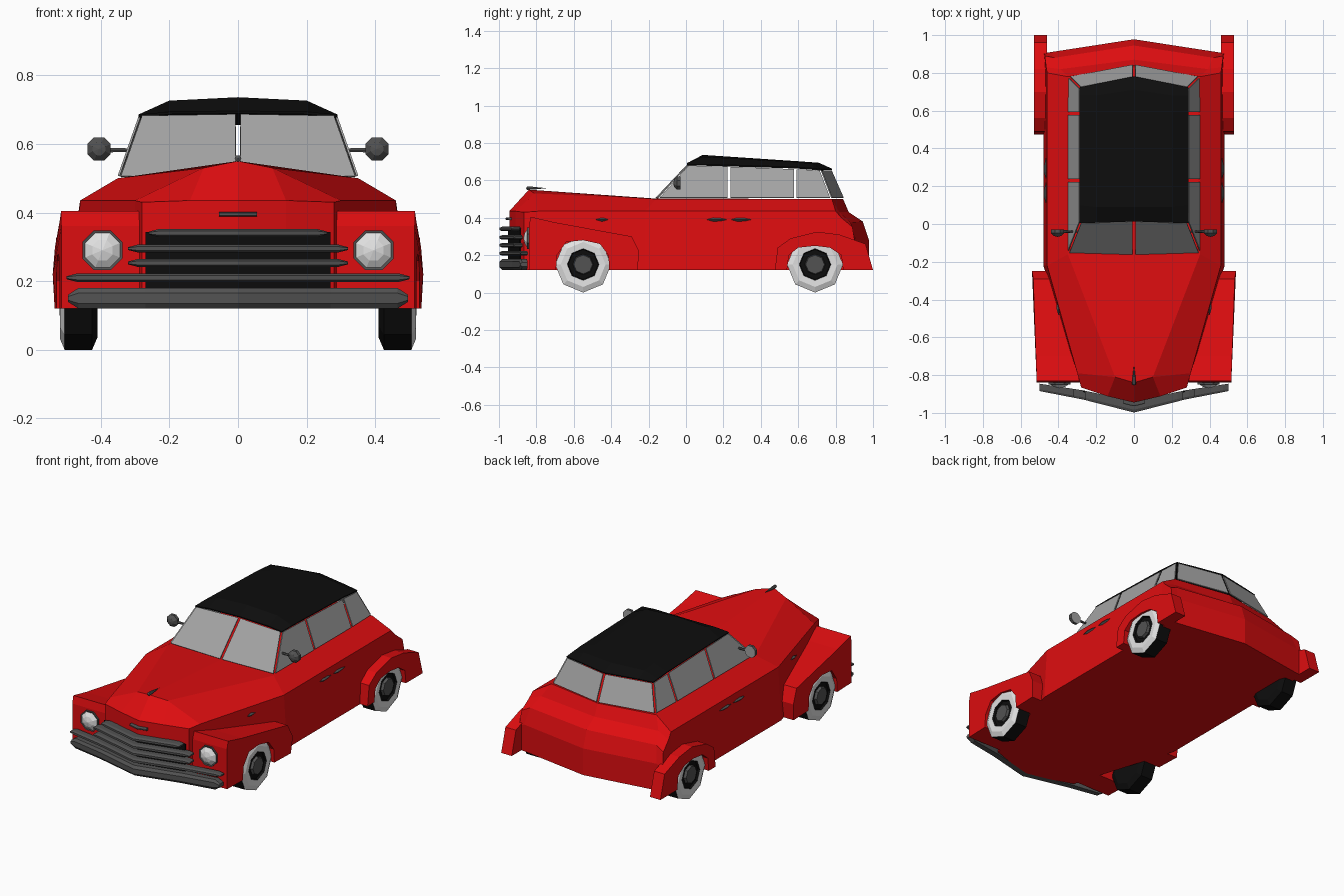
import bpy, bmesh, math
from mathutils import Vector

if "Cube" in bpy.data.objects:
    bpy.data.objects.remove(bpy.data.objects["Cube"], do_unlink=True)


def material(name, r, g, b):
    m = bpy.data.materials.new(name)
    m.use_nodes = True
    m.diffuse_color = (r, g, b, 1)
    m.node_tree.nodes["Principled BSDF"].inputs["Base Color"].default_value = (r, g, b, 1)
    return m


RED = material("red_paint", 0.73, 0.004, 0.005)
BLACK = material("black", 0.004, 0.004, 0.004)
STEEL = material("dark_steel", 0.085, 0.085, 0.085)
GLASS = material("grey_glass", 0.37, 0.37, 0.37)
WHITE = material("whitewall", 0.76, 0.76, 0.76)


def finish(name, bm, mats, mirror=True, thickness=0):
    """Mirror the half mesh across x = 0 and turn it into an object."""
    bmesh.ops.remove_doubles(bm, verts=bm.verts, dist=0.0005)
    if mirror:
        geom = bm.verts[:] + bm.edges[:] + bm.faces[:]
        bmesh.ops.mirror(bm, geom=geom, axis='X', merge_dist=0.0005)
    bmesh.ops.recalc_face_normals(bm, faces=bm.faces)
    mesh = bpy.data.meshes.new(name)
    bm.to_mesh(mesh)
    bm.free()
    for m in mats:
        mesh.materials.append(m)
    ob = bpy.data.objects.new(name, mesh)
    bpy.context.collection.objects.link(ob)
    if thickness:
        mod = ob.modifiers.new("thickness", 'SOLIDIFY')
        mod.thickness = thickness
        mod.offset = 0
    return ob


def loft(name, sections, mat, ring=False, cap=False, thickness=0):
    """Skin a row of equal sections."""
    bm = bmesh.new()
    rows = [[bm.verts.new(p) for p in s] for s in sections]
    n = len(rows[0])
    for a, b in zip(rows, rows[1:]):
        for i in range(n if ring else n - 1):
            j = (i + 1) % n
            bm.faces.new((a[i], a[j], b[j], b[i]))
    if cap:
        bm.faces.new(rows[-1])
    return finish(name, bm, [mat], thickness=thickness)


def lathe(name, profile, centre, axis, mats, bands=None, sides=8, turn=0.0, mirror=True):
    """Spin (offset, radius) pairs round the x or y axis."""
    bm = bmesh.new()
    rows = []
    for off, rad in profile:
        row = []
        for k in range(sides):
            t = turn + k * math.tau / sides
            u, w = rad * math.cos(t), rad * math.sin(t)
            p = Vector((off, u, w) if axis == 'x' else (u, off, w))
            row.append(bm.verts.new(p + Vector(centre)))
        rows.append(row)
    for r, (a, b) in enumerate(zip(rows, rows[1:])):
        for i in range(sides):
            j = (i + 1) % sides
            f = bm.faces.new((a[i], a[j], b[j], b[i]))
            f.material_index = bands[r] if bands else 0
    return finish(name, bm, mats, mirror)


def prism(name, profile, x_in, x_out):
    """Extrude a (y, z) outline sideways; x_out gives the outer face."""
    bm = bmesh.new()
    a = [bm.verts.new((x_in, y, z)) for y, z in profile]
    b = [bm.verts.new((x_out(y, z), y, z)) for y, z in profile]
    for i in range(len(a)):
        j = (i + 1) % len(a)
        bm.faces.new((a[i], a[j], b[j], b[i]))
    bm.faces.new(a)
    bm.faces.new(b)
    return finish(name, bm, [RED])


# Body shell: each section is centre ridge, crease and shoulder, then sill width
FLOOR = 0.12
body = [
    ((0, -.945, .435), (.14, -.912, .435), (.28, -.865, .43), .28),
    ((0, -.84, .55), (.1, -.81, .53), (.3, -.79, .435), .3),
    ((0, -.17, .503), (.35, -.16, .5), (.46, -.22, .435), .48),
    ((0, .84, .5), (.35, .78, .5), (.46, .8, .435), .48),
    ((0, .87, .43), (.39, .82, .43), (.465, .83, .4), .48),
    ((0, .945, .38), (.42, .88, .375), (.472, .89, .35), .48),
    ((0, .978, .28), (.44, .91, .28), (.478, .905, .26), .48),
]
rows = []
for c, i, o, sill in body:
    rows.append([c, i, o, (sill, o[1], FLOOR), (i[0], i[1], FLOOR), (0, c[1], FLOOR)])


def end_wall(row):
    """Close an end by folding the section onto its lower points."""
    return [row[5], row[4], row[3], row[3], row[4], row[5]]


loft("body", [end_wall(rows[0])] + rows + [end_wall(rows[-1])], RED)

# Fenders with wheel arches
front_outline = [(-.84, FLOOR), (-.84, .36), (-.83, .405), (-.7, .375), (-.29, .3), (-.25, .22), (-.26, FLOOR),
                 (-.41, FLOOR), (-.415, .2), (-.46, .26), (-.55, .28), (-.64, .27), (-.69, .2), (-.695, FLOOR)]
prism("front_fenders", front_outline, .25,
      lambda y, z: .54 if y > -.255 else .515 + .02 * max(0, y + .84) / .6)
rear_outline = [(.475, FLOOR), (.49, .24), (.56, .29), (.7, .325), (.82, .31), (.96, .26), (1, FLOOR),
                (.84, FLOOR), (.83, .2), (.77, .24), (.69, .25), (.6, .24), (.55, .2), (.54, FLOOR)]
prism("rear_fenders", rear_outline, .46, lambda y, z: .53)

# Cabin rings, from front centre round to rear centre
base = [(0, -.165, .5), (.35, -.155, .5), (.35, .23, .5), (.35, .585, .5), (.345, .78, .5), (0, .845, .5)]
top = [(0, .02, .69), (.285, .01, .685), (.285, .23, .678), (.285, .585, .665), (.285, .72, .658), (0, .775, .658)]


def panels(name, mat, want_glass, thickness):
    """Inset each cabin panel; keep either the frame or the pane."""
    bm = bmesh.new()
    for i in range(len(base) - 1):
        quad = [bm.verts.new(p) for p in (base[i], base[i + 1], top[i + 1], top[i])]
        bm.faces.new(quad)
    panes = bm.faces[:]
    frames = bmesh.ops.inset_individual(bm, faces=panes, thickness=.017, use_even_offset=True)["faces"]
    gaps = bmesh.ops.inset_individual(bm, faces=panes, thickness=.007, use_even_offset=True)["faces"]
    bmesh.ops.delete(bm, geom=gaps + (frames if want_glass else panes), context='FACES')
    finish(name, bm, [mat], thickness=thickness)


panels("window_frames", STEEL, False, .014)
panels("window_glass", GLASS, True, .006)

# Roof
loft("roof", [
    ((0, .015, .692), (.2, .008, .69), (.288, .005, .682)),
    ((0, .09, .732), (.2, .09, .722), (.288, .1, .682)),
    ((0, .6, .698), (.2, .59, .694), (.288, .59, .667)),
    ((0, .71, .69), (.2, .68, .685), (.288, .68, .66)),
    ((0, .78, .658), (.2, .74, .658), (.288, .722, .656)),
], BLACK, thickness=.008)


# Grille and bumper bars, swept along a pointed plan
def plan_y(x):
    return -.968 + x * .063 / .27 if x < .27 else -.905 + (x - .27) * .04 / .23


def bar(name, z, half_width, height, mat=STEEL, depth=.03, shift=0.0, taper=.03):
    xs = [0, half_width - taper, half_width]
    if half_width - taper > .27:
        xs.insert(1, .27)
    sections = []
    for x in xs:
        y = plan_y(x) + shift
        h = height / 2 * (.35 if x == half_width and taper > .01 else 1)
        d = depth * (1 - x * .7)
        sections.append([(x, y - d, z - h * .5), (x, y - d, z + h * .5), (x, y - d * .5, z + h),
                         (x, y + d, z + h), (x, y + d, z - h), (x, y - d * .5, z - h)])
    loft(name, sections, mat, ring=True, cap=True)


bar("grille_backing", .26, .27, .165, BLACK, depth=.005, shift=.02, taper=.005)
for n, (z, w) in enumerate([(.34, .26), (.295, .32), (.253, .32), (.21, .5)]):
    bar(f"grille_bar_{n + 1}", z, w, .024)
bar("bumper", .15, .495, .06)
bar("nose_badge", .395, .055, .014, depth=.012, shift=.015, taper=.005)

# Headlights
lens = [(-.028, 0), (-.02, .032), (-.006, .055), (-.008, .063), (.01, .063)]
lathe("headlights", lens, (.395, -.842, .29), 'y', [WHITE, STEEL], [0, 0, 1, 1], turn=math.pi / 8)

# Wheels: tread, whitewall, dark ring, hub
tyre = [(.41, 0), (.41, .115), (.425, .15), (.505, .15), (.518, .12), (.516, .085),
        (.505, .08), (.505, .055), (.52, .05), (.52, 0)]
for name, y in (("front_wheels", -.55), ("rear_wheels", .69)):
    lathe(name, tyre, (0, y, .15), 'x', [BLACK, WHITE, STEEL], [0, 0, 0, 1, 1, 0, 0, 2, 2])

# Side mirrors with arms
shell = [(-.028, 0), (-.024, .02), (-.008, .037), (.01, .037), (.01, 0)]
lathe("side_mirrors", shell, (.405, -.04, .585), 'y', [STEEL, GLASS], [0, 0, 0, 1], turn=math.pi / 8)
lathe("mirror_arms", [(.3, .005), (.38, .008), (.4, .006)], (0, -.04, .582), 'x', [STEEL], sides=6)

# Door handles, side trim and hood ornament
spindle = [(-.055, 0), (-.02, .01), (.02, .008), (.055, 0)]
for name, x, y in (("front_door_handles", .467, .165), ("rear_door_handles", .467, .295), ("hood_side_trim", .4, -.43)):
    lathe(name, spindle, (x, y, .39), 'y', [STEEL], sides=4)
ornament = [(-.055, 0), (-.05, .01), (-.02, .009), (.055, 0)]
lathe("hood_ornament", ornament, (0, -.8, .558), 'y', [STEEL], sides=6, mirror=False)
